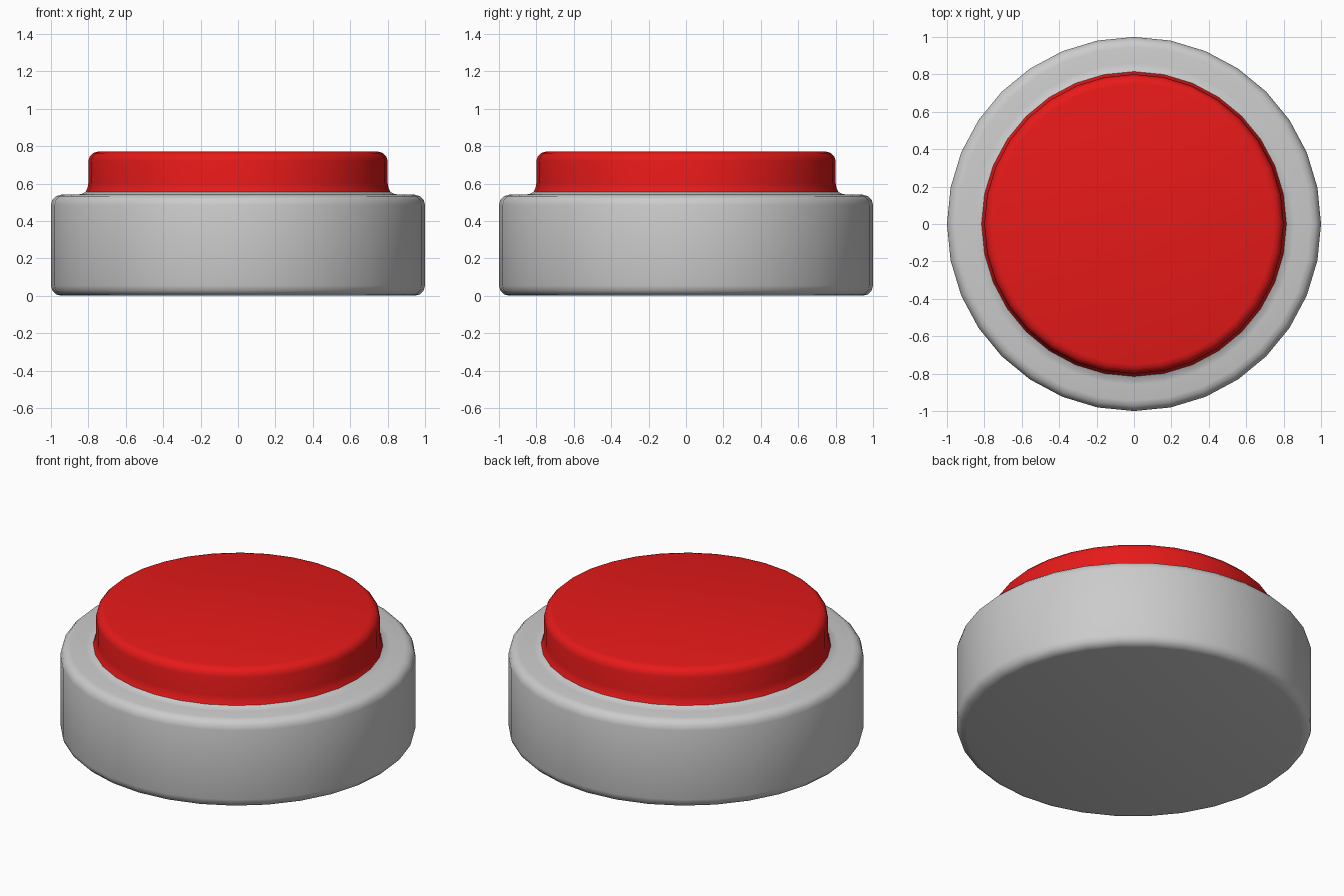
import bpy, bmesh, math

if "Cube" in bpy.data.objects:
    bpy.data.objects.remove(bpy.data.objects["Cube"])

SIDES = 32


def arc(cx, cz, r, a0, a1, steps=3):
    """Points of a rounded corner, angles in degrees."""
    pts = []
    for i in range(steps + 1):
        a = math.radians(a0 + (a1 - a0) * i / steps)
        pts.append((cx + r * math.cos(a), cz + r * math.sin(a)))
    return pts


def lathe(name, profile, cap_bottom, cap_top, color=None):
    """Revolve a bottom-to-top (radius, z) profile around z."""
    bm = bmesh.new()
    rings = []
    for r, z in profile:
        rings.append([bm.verts.new((r * math.cos(2 * math.pi * i / SIDES),
                                    r * math.sin(2 * math.pi * i / SIDES), z))
                      for i in range(SIDES)])
    for lo, hi in zip(rings, rings[1:]):
        for i in range(SIDES):
            j = (i + 1) % SIDES
            bm.faces.new((lo[i], lo[j], hi[j], hi[i]))
    if cap_bottom:
        bm.faces.new(rings[0][::-1])
    if cap_top:
        bm.faces.new(rings[-1])
    mesh = bpy.data.meshes.new(name)
    bm.to_mesh(mesh)
    bm.free()
    obj = bpy.data.objects.new(name, mesh)
    bpy.context.collection.objects.link(obj)
    if color:
        mat = bpy.data.materials.new(name + "_material")
        mat.diffuse_color = color
        mat.use_nodes = True
        mat.node_tree.nodes["Principled BSDF"].inputs["Base Color"].default_value = mat.diffuse_color
        mesh.materials.append(mat)
    bpy.ops.object.select_all(action='DESELECT')
    obj.select_set(True)
    bpy.context.view_layer.objects.active = obj
    bpy.ops.object.shade_smooth_by_angle(angle=math.radians(40))
    return obj


# Housing: rounded drum whose top curves up into the cap
housing = arc(0.945, 0.055, 0.055, -90, 0) + arc(0.945, 0.485, 0.055, 0, 90)
housing += [(0.86, 0.54), (0.835, 0.545), (0.815, 0.555)]
lathe("housing", housing, True, False)

# Push cap: slight flare at the foot, rounded top edge
cap = [(0.815, 0.555), (0.805, 0.575), (0.80, 0.605)]
cap += arc(0.75, 0.72, 0.05, 0, 90)
lathe("push_cap", cap, False, True, (0.8, 0.01, 0.01, 1))
